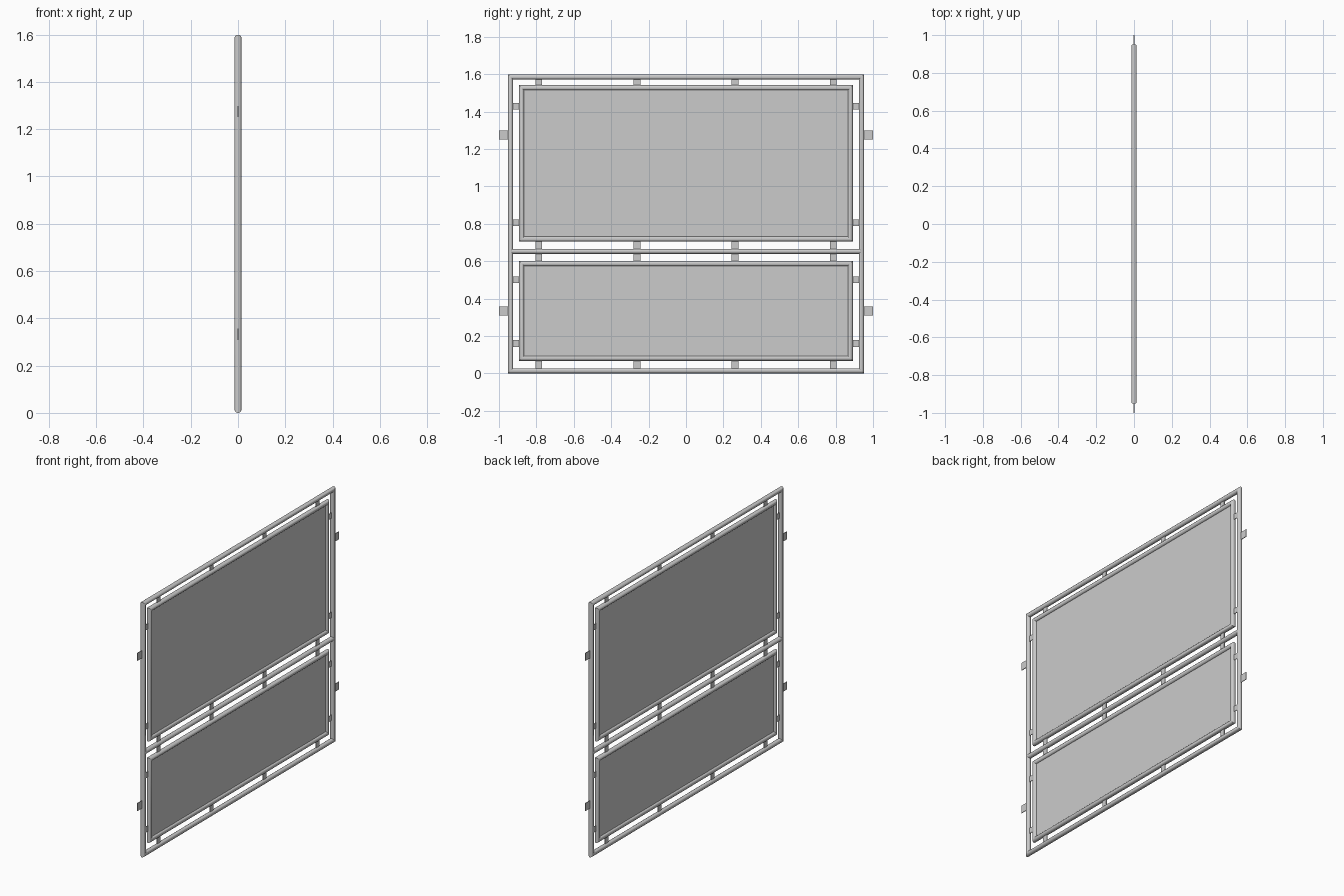
import bpy, bmesh, math

if "Cube" in bpy.data.objects:
    bpy.data.objects.remove(bpy.data.objects["Cube"])

SIDES, R = 12, 0.014
PROFILE = [(R * math.cos(2 * math.pi * (k + .5) / SIDES), 1.07 * R * math.sin(2 * math.pi * (k + .5) / SIDES))
           for k in range(SIDES)]


def finish(name, bm, smooth=False):
    bmesh.ops.recalc_face_normals(bm, faces=bm.faces)
    mesh = bpy.data.meshes.new(name)
    bm.to_mesh(mesh)
    bm.free()
    ob = bpy.data.objects.new(name, mesh)
    bpy.context.collection.objects.link(ob)
    if smooth:
        bpy.ops.object.select_all(action='DESELECT')
        ob.select_set(True)
        bpy.context.view_layer.objects.active = ob
        bpy.ops.object.shade_smooth_by_angle(angle=math.radians(40))
    return ob


def skin(bm, rings, closed):
    n = len(rings)
    for i in range(n if closed else n - 1):
        a, b = rings[i], rings[(i + 1) % n]
        for k in range(SIDES):
            j = (k + 1) % SIDES
            bm.faces.new((a[k], a[j], b[j], b[k]))


def tube_frame(name, y, z0, z1):
    """Mitred rectangular tube frame with the given outer extents."""
    bm = bmesh.new()
    cz, hy, hz = (z0 + z1) / 2, y - R, (z1 - z0) / 2 - R
    rings = [[bm.verts.new((x, sy * (hy + u), cz + sz * (hz + u))) for u, x in PROFILE]
             for sy, sz in ((-1, -1), (1, -1), (1, 1), (-1, 1))]
    skin(bm, rings, True)
    return finish(name, bm, True)


def plate(name, y, z, wy, wz, t=0.004):
    bm = bmesh.new()
    bmesh.ops.create_cube(bm, size=1)
    bmesh.ops.scale(bm, vec=(t, wy, wz), verts=bm.verts)
    bmesh.ops.translate(bm, vec=(0, y, z), verts=bm.verts)
    return finish(name, bm)


# Outer frame
tube_frame("outer_frame", 0.953, 0.0, 1.6)

# Middle rail
bm = bmesh.new()
rail = [[bm.verts.new((x, y, 0.653 + u)) for u, x in PROFILE] for y in (-0.94, 0.94)]
skin(bm, rail, False)
for ring in rail:
    bm.faces.new(ring)
finish("middle_rail", bm, True)

# Two framed panels, each with connecting tabs to the outer frame and rail
for label, z0, z1, low, high, side_z in (
        ("upper", 0.704, 1.542, 0.653, 1.586, (0.805, 1.428)),
        ("lower", 0.067, 0.602, 0.014, 0.653, (0.16, 0.50))):
    tube_frame(label + "_panel_frame", 0.893, z0, z1)
    plate(label + "_panel", 0, (z0 + z1) / 2, 2 * (0.893 - R), z1 - z0 - 2 * R)
    for a, b in ((low, z0 + R), (z1 - R, high)):
        for y in (-0.787, -0.262, 0.262, 0.787):
            plate(label + "_rail_tab", y, (a + b) / 2, 0.035, b - a)
    for s in (-1, 1):
        for z in side_z:
            plate(label + "_side_tab", s * 0.909, z, 0.06, 0.035)

# Outer mounting tabs
for s in (-1, 1):
    for z in (0.333, 1.275):
        plate("mounting_tab", s * 0.97, z, 0.06, 0.048)
